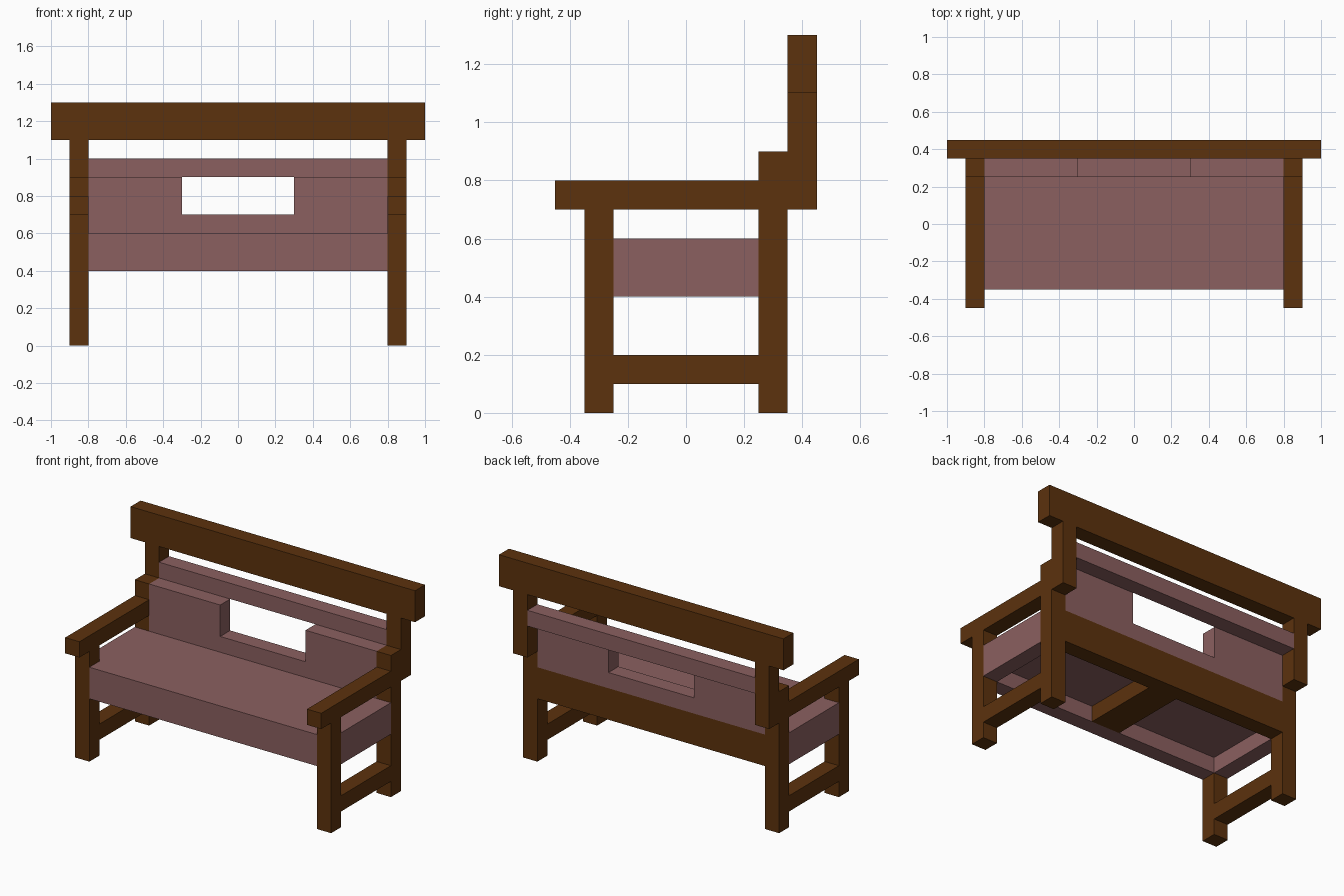
import bpy
import bmesh
from mathutils import Matrix, Vector

cube = bpy.data.objects.get("Cube")
if cube:
    bpy.data.objects.remove(cube, do_unlink=True)


def make_material(name, color):
    mat = bpy.data.materials.new(name)
    mat.use_nodes = True
    mat.diffuse_color = color
    mat.node_tree.nodes["Principled BSDF"].inputs["Base Color"].default_value = color
    return mat


wood = make_material("dark brown wood", (0.107, 0.032, 0.004, 1))
fabric = make_material("dusty pink fabric", (0.258, 0.117, 0.117, 1))


def part(name, mat, *boxes, mirror=False):
    """One object made of boxes, each given as x, y and z ranges."""
    bm = bmesh.new()
    for ranges in boxes:
        low, high = (Vector(corner) for corner in zip(*ranges))
        place = Matrix.Translation((low + high) / 2) @ Matrix.Diagonal((*(high - low), 1))
        bmesh.ops.create_cube(bm, size=1, matrix=place)
    mesh = bpy.data.meshes.new(name)
    bm.to_mesh(mesh)
    bm.free()
    mesh.materials.append(mat)
    obj = bpy.data.objects.new(name, mesh)
    bpy.context.collection.objects.link(obj)
    if mirror:
        obj.modifiers.new("Mirror", "MIRROR").use_mirror_merge = False
    return obj


# Side frames, mirrored to both ends
side = (0.8, 0.9)
front, back, rear = (-0.35, -0.25), (0.25, 0.35), (0.35, 0.45)
between = (-0.25, 0.25)
part("front_legs", wood, (side, front, (0, 0.7)), mirror=True)
part("back_legs", wood, (side, back, (0, 0.9)), mirror=True)
part("back_posts", wood, (side, rear, (0.7, 1.1)), mirror=True)
part("armrests", wood, (side, (-0.45, 0.25), (0.7, 0.8)), mirror=True)
part("lower_stretchers", wood, (side, between, (0.1, 0.2)), mirror=True)

# Rails and the beam under the seat
inner = (-0.8, 0.8)
part("top_rail", wood, ((-1, 1), rear, (1.1, 1.3)))
part("back_seat_rail", wood, (inner, back, (0.4, 0.6)))
part("seat_beam", wood, ((-0.1, 0.1), between, (0.4, 0.5)))

# Seat cushion, hollow underneath with a front lip and side lips
part("seat_cushion", fabric, (inner, between, (0.5, 0.6)), (inner, front, (0.4, 0.6)))
part("seat_sides", fabric, (side, between, (0.4, 0.6)), mirror=True)

# Backrest with a central opening and a set-back top strip
part("backrest_base", fabric, (inner, back, (0.6, 0.7)))
part("backrest_panels", fabric, ((0.3, 0.8), back, (0.7, 0.9)), mirror=True)
part("backrest_strip", fabric, (inner, rear, (0.9, 1.0)))
